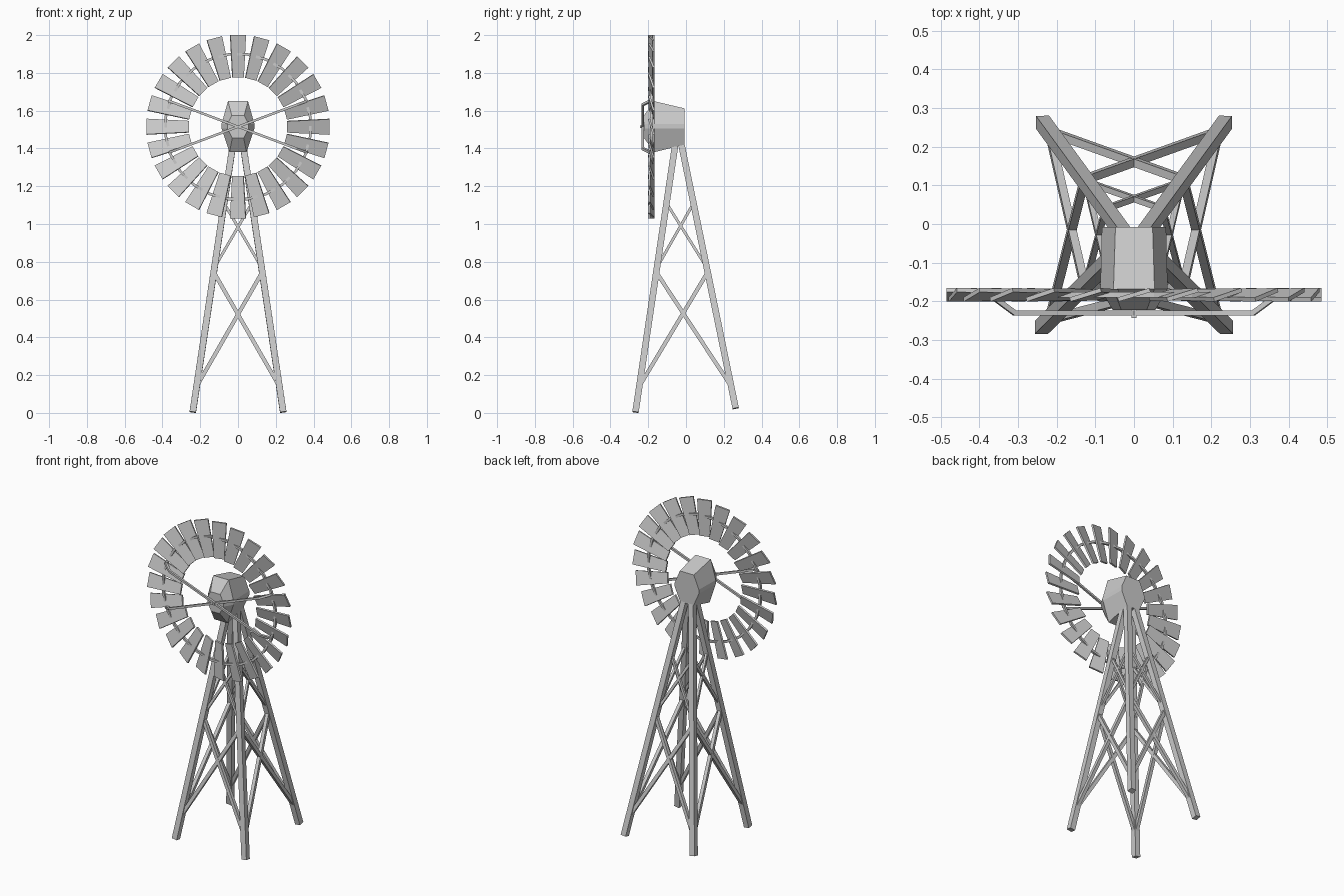
import bpy, bmesh, math
from mathutils import Vector, Matrix

if "Cube" in bpy.data.objects:
    bpy.data.objects.remove(bpy.data.objects["Cube"])

CZ, WY = 1.515, -0.183          # wheel centre height and depth


def finish(bm, name):
    bmesh.ops.recalc_face_normals(bm, faces=bm.faces)
    me = bpy.data.meshes.new(name)
    bm.to_mesh(me)
    bm.free()
    ob = bpy.data.objects.new(name, me)
    bpy.context.collection.objects.link(ob)
    return ob


def loft(bm, rings):
    """Skin equal-sized rings of points and cap both ends."""
    vs = [[bm.verts.new(p) for p in r] for r in rings]
    n = len(vs[0])
    for a, b in zip(vs, vs[1:]):
        for i in range(n):
            j = (i + 1) % n
            bm.faces.new((a[i], a[j], b[j], b[i]))
    bm.faces.new(vs[0])
    bm.faces.new(vs[-1])


def beam(bm, p, q, w, ref=(1, 0, 0)):
    """Square bar from p to q, one side kept facing ref."""
    p, q = Vector(p), Vector(q)
    d = (q - p).normalized()
    ref = Vector(ref)
    a = (ref - d * ref.dot(d)).normalized() * w / 2
    b = d.cross(a)
    loft(bm, [[c + a + b, c - a + b, c - a - b, c + a - b] for c in (p, q)])


# tower legs
def leg_point(sx, sy, z):
    t = z / 1.4
    x = 0.24 + (0.03 - 0.24) * t
    y = (0.268 + (-0.02 - 0.268) * t) if sy > 0 else (-0.268 + (-0.06 + 0.268) * t)
    return Vector((sx * x, y, z))


for sy, side in ((-1, "front"), (1, "back")):
    for sx, hand in ((-1, "left"), (1, "right")):
        bm = bmesh.new()
        beam(bm, leg_point(sx, sy, 0.004 if sy < 0 else 0.024),
             leg_point(sx, sy, 1.46), 0.034)
        finish(bm, f"{side}_{hand}_leg")

# crossed braces on the four tower sides
corners = [(-1, -1), (1, -1), (1, 1), (-1, 1)]
for i, name in enumerate(("front", "right", "back", "left")):
    a, b = corners[i], corners[(i + 1) % 4]
    ref = (0, 1, 0) if i % 2 == 0 else (1, 0, 0)
    bm = bmesh.new()
    for z0, z1, w in ((0.14, 0.745, 0.021), (0.77, 1.11, 0.015)):
        beam(bm, leg_point(*a, z0), leg_point(*b, z1), w, ref)
        beam(bm, leg_point(*b, z0), leg_point(*a, z1), w, ref)
    finish(bm, f"{name}_cross_braces")


# faceted gearbox
def hub_ring(y, top, mid, bot, zt, zb):
    return [(-top, y, zt), (top, y, zt), (mid, y, 1.53), (mid, y, 1.505),
            (bot, y, zb), (-bot, y, zb), (-mid, y, 1.505), (-mid, y, 1.53)]


bm = bmesh.new()
loft(bm, [hub_ring(-0.222, 0.033, 0.055, 0.03, 1.575, 1.455),
          hub_ring(-0.168, 0.053, 0.087, 0.045, 1.65, 1.38),
          hub_ring(-0.008, 0.048, 0.083, 0.045, 1.612, 1.42)])
finish(bm, "gearbox")


# wheel blades: tapered, pitched plates
def polar(r, ang, y):
    return Vector((r * math.sin(ang), y, CZ + r * math.cos(ang)))


bm = bmesh.new()
for i in range(24):
    m = (Matrix.Translation((0, WY, CZ)) @ Matrix.Rotation(i * math.tau / 24, 4, 'Y')
         @ Matrix.Rotation(math.radians(16.5), 4, 'Z'))
    rings = []
    for r, h in ((0.26, 0.031), (0.485, 0.043)):
        rings.append([m @ Vector(c) for c in ((-h, -0.0055, r), (h, -0.0055, r),
                                              (h, 0.0055, r), (-h, 0.0055, r))])
    loft(bm, rings)
finish(bm, "wheel_blades")

# support ring threaded through the blades
bm = bmesh.new()
N = 24
secs = [[bm.verts.new(polar(0.386 + dr, (k + 0.5) * math.tau / N, WY + dy))
         for dr, dy in ((-.007, -.007), (.007, -.007), (.007, .007), (-.007, .007))]
        for k in range(N)]
for k in range(N):
    a, b = secs[k], secs[(k + 1) % N]
    for i in range(4):
        j = (i + 1) % 4
        bm.faces.new((a[i], a[j], b[j], b[i]))
finish(bm, "wheel_ring")

# four spokes, bent back to meet the ring
bm = bmesh.new()
for deg in (69.5, 110.5, 249.5, 290.5):
    a = math.radians(deg)
    beam(bm, polar(0, a, -0.23), polar(0.332, a, -0.23), 0.013, (0, 1, 0))
    beam(bm, polar(0.328, a, -0.231), polar(0.39, a, -0.188), 0.013, (0, 1, 0))
finish(bm, "wheel_spokes")

# axle tip
bm = bmesh.new()
beam(bm, (0, -0.243, CZ), (0, -0.2, CZ), 0.014)
finish(bm, "axle")
